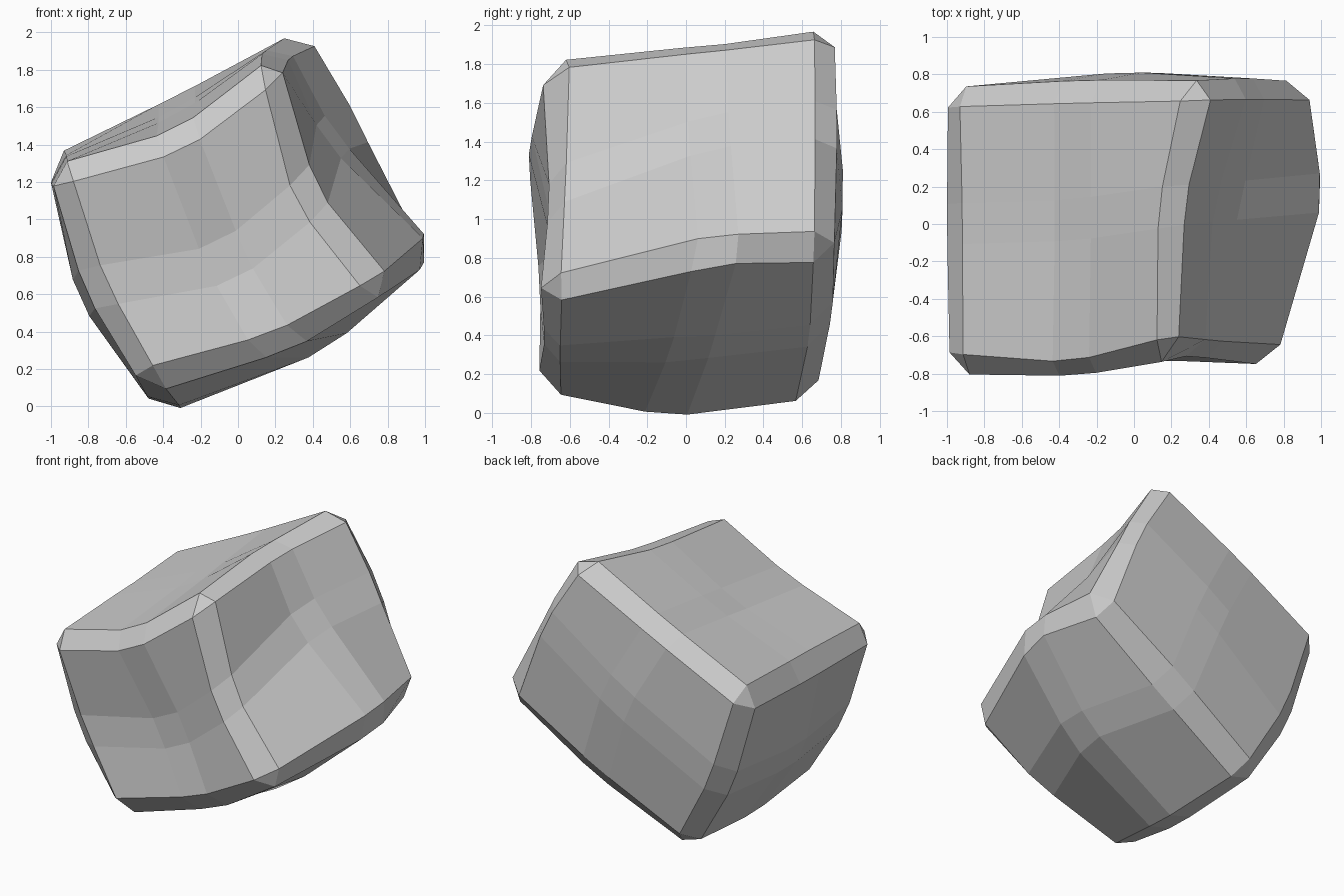
import bpy, bmesh
from mathutils import Vector

if "Cube" in bpy.data.objects:
    bpy.data.objects.remove(bpy.data.objects["Cube"])

# Distorted cube cage: three slices front to back, each with rows top to bottom
# and columns left to right (the block leans, so "left" runs up-left)
front = [[(-1.02, -.80, 1.28), (-.33, -.85, 1.46), (.21, -.71, 1.88)],
         [(-.81, -.78, .63), (-.06, -.63, .76), (.40, -.73, 1.14)],
         [(-.51, -.75, .09), (.22, -.76, .29), (.82, -.75, .61)]]
middle = [[(-1.02, 0, 1.30), (-.32, .02, 1.57), (.22, .10, 1.96)],
          [(-.87, -.02, .56), None, (.48, .12, 1.44)],
          [(-.40, -.12, -.06), (.54, .03, .31), (1.10, .17, .85)]]
back = [[(-1.03, .735, 1.32), (-.33, .755, 1.68), (.375, .77, 2.03)],
        [(-.80, .72, .61), (0, .83, 1.10), (.69, .77, 1.53)],
        [(-.47, .665, .02), (.24, .74, .41), (.95, .77, .83)]]
cage = [front, middle, back]

bm = bmesh.new()
verts = {(j, k, i): bm.verts.new(Vector(cage[j][k][i]))
         for j in range(3) for k in range(3) for i in range(3)
         if cage[j][k][i]}


def key(axis, side, a, b):
    k = [a, b]
    k.insert(axis, side)
    return tuple(k)


# Four quads on each of the six sides
for axis in range(3):
    for side in (0, 2):
        for a in (0, 1):
            for b in (0, 1):
                bm.faces.new([verts[key(axis, side, a + da, b + db)]
                              for da, db in ((0, 0), (1, 0), (1, 1), (0, 1))])
bmesh.ops.recalc_face_normals(bm, faces=bm.faces[:])

# Chamfer every edge to get the cut rims and the inner facet strips
bmesh.ops.bevel(bm, geom=bm.edges[:], offset=0.11, offset_type='OFFSET',
                segments=1, profile=0.5, affect='EDGES', clamp_overlap=False)
bmesh.ops.recalc_face_normals(bm, faces=bm.faces[:])

mesh = bpy.data.meshes.new("boulder")
bm.to_mesh(mesh)
bm.free()
boulder = bpy.data.objects.new("boulder", mesh)
bpy.context.collection.objects.link(boulder)
